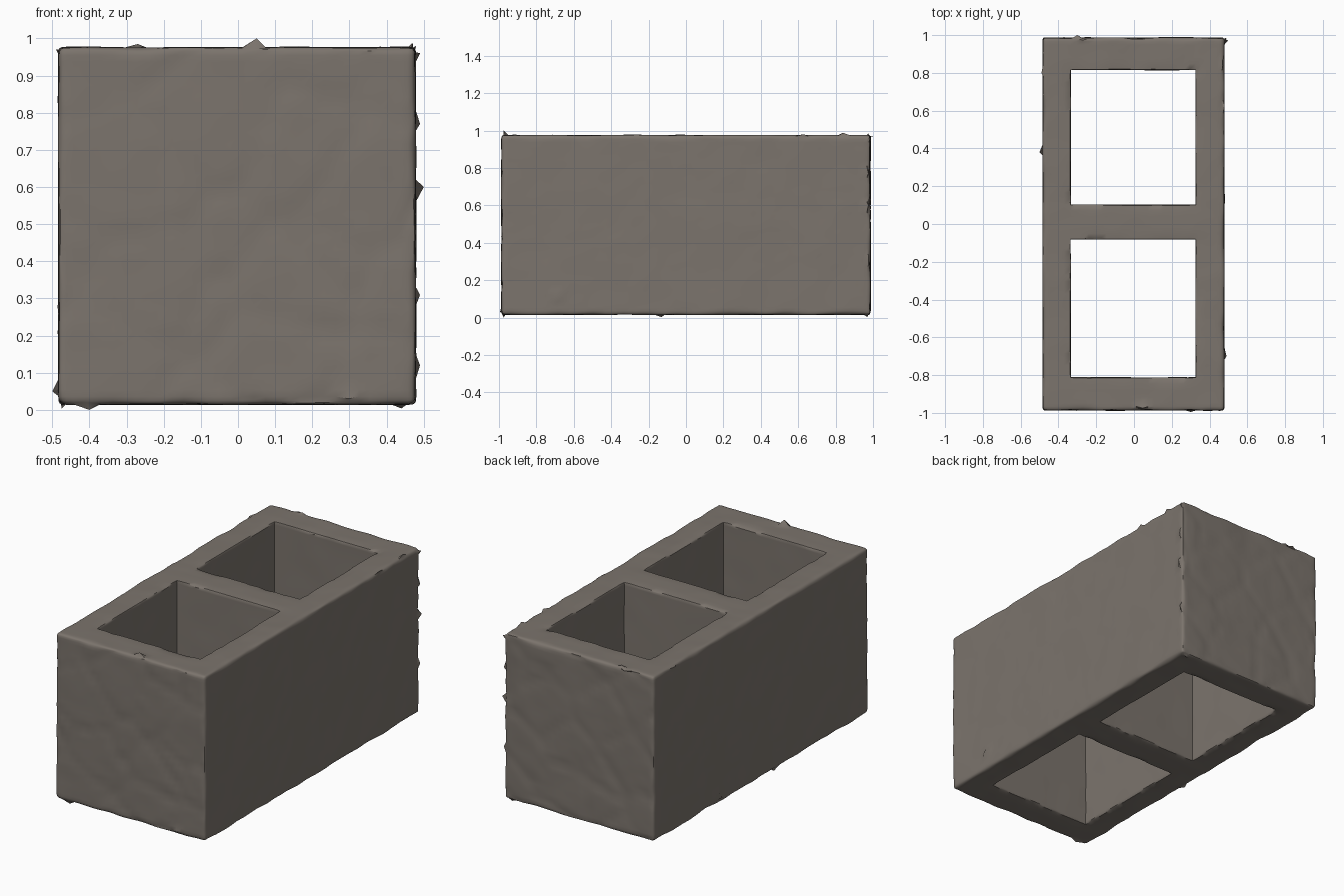
import bpy, bmesh, math
from mathutils import Vector, noise

if "Cube" in bpy.data.objects:
    bpy.data.objects.remove(bpy.data.objects["Cube"])

STEP = 0.032
LO, HI = Vector((-0.484, -0.988, 0.014)), Vector((0.479, 0.988, 0.977))
HX = (-0.335, 0.326)                        # hole extents across
HY = ((-0.812, -0.082), (0.102, 0.815))     # hole extents along


def lines(stops):
    """Subdivide between the given stops."""
    out = []
    for a, b in zip(stops, stops[1:]):
        n = max(1, round((b - a) / STEP))
        out += [a + (b - a) * i / n for i in range(n)]
    return out + [stops[-1]]


def edged(lo, hi, mid=()):
    return lines([lo, lo + .01, lo + .022, lo + .04, *mid,
                  hi - .04, hi - .022, hi - .01, hi])


xs = edged(LO.x, HI.x, HX)
ys = edged(LO.y, HI.y, HY[0] + HY[1])
zs = edged(LO.z, HI.z)
bm = bmesh.new()


def sheet(us, vs, place, skip=lambda u, v: False):
    for u0, u1 in zip(us, us[1:]):
        for v0, v1 in zip(vs, vs[1:]):
            if not skip((u0 + u1) / 2, (v0 + v1) / 2):
                bm.faces.new([bm.verts.new(place(u, v)) for u, v in
                              ((u0, v0), (u1, v0), (u1, v1), (u0, v1))])


def in_hole(x, y):
    return HX[0] < x < HX[1] and any(a < y < b for a, b in HY)


def walls(xl, yl):
    for x in (xl[0], xl[-1]):
        sheet(yl, zs, lambda u, v: (x, u, v))
    for y in (yl[0], yl[-1]):
        sheet(xl, zs, lambda u, v: (u, y, v))


# outer shell, pierced top and bottom, hole walls
walls(xs, ys)
for z in (LO.z, HI.z):
    sheet(xs, ys, lambda u, v: (u, v, z), in_hole)
hx = [x for x in xs if HX[0] - 1e-6 <= x <= HX[1] + 1e-6]
for a, b in HY:
    walls(hx, [y for y in ys if a - 1e-6 <= y <= b + 1e-6])
bmesh.ops.remove_doubles(bm, verts=bm.verts[:], dist=1e-4)
bmesh.ops.recalc_face_normals(bm, faces=bm.faces[:])
bm.normal_update()

# worn rounded edges, chipped hole rims, shallow dents and cracks
for v in bm.verts:
    p, n = v.co.copy(), v.normal.copy()
    e = 1e-4
    hole = next((h for h in HY if h[0] - e <= p.y <= h[1] + e
                 and HX[0] - e <= p.x <= HX[1] + e), None)
    if hole:
        if abs(p.z - HI.z) < .003 or abs(p.z - LO.z) < .003:
            chip = .004 + .014 * max(0, noise.noise(p * 11))
            v.co -= n * chip
        else:
            v.co += n * .002 * noise.noise(p * 6)
        continue
    r = .020 + .016 * max(-.6, noise.noise(p * 9))
    core = Vector([min(max(p[i], LO[i] + r), HI[i] - r) for i in range(3)])
    d = p - core
    if d.length > 1e-6:
        p = core + d.normalized() * r
    dent = .003 * noise.noise(p * 5) + .0015 * noise.noise(p * 16)
    if abs(n.y) > .9:
        dist = noise.voronoi(p * 3.5 + Vector((3, 1, 2)))[0]
        gap = dist[1] - dist[0]
        dent -= .005 * max(0, 1 - gap / .12)
    v.co = p + n * (dent - .001)

# small burrs sticking out along the edges
for burr in ((.05, -.975, 1.0), (.50, .975, .60), (-.50, .38, .05),
             (.49, .975, .77), (.49, .975, .31), (.49, -.70, .12),
             (-.40, -.975, .0), (-.27, .975, .985), (.48, .63, .98),
             (-.475, -.13, .003), (.44, .97, .004), (.49, .985, .96),
             (.47, .84, .988), (-.49, .80, .97), (.3, -.995, .03),
             (-.3, 1.0, .97)):
    t = Vector(burr)
    min(bm.verts, key=lambda v: (v.co - t).length).co = t

mesh = bpy.data.meshes.new("hollow_block")
bm.to_mesh(mesh)
bm.free()
block = bpy.data.objects.new("hollow_block", mesh)
bpy.context.collection.objects.link(block)
mat = bpy.data.materials.new("grey brown concrete")
mat.diffuse_color = (.20, .175, .152, 1)
mat.use_nodes = True
mat.node_tree.nodes["Principled BSDF"].inputs["Base Color"].default_value = mat.diffuse_color
mesh.materials.append(mat)

bpy.context.view_layer.objects.active = block
block.select_set(True)
bpy.ops.object.shade_smooth_by_angle(angle=math.radians(40))
